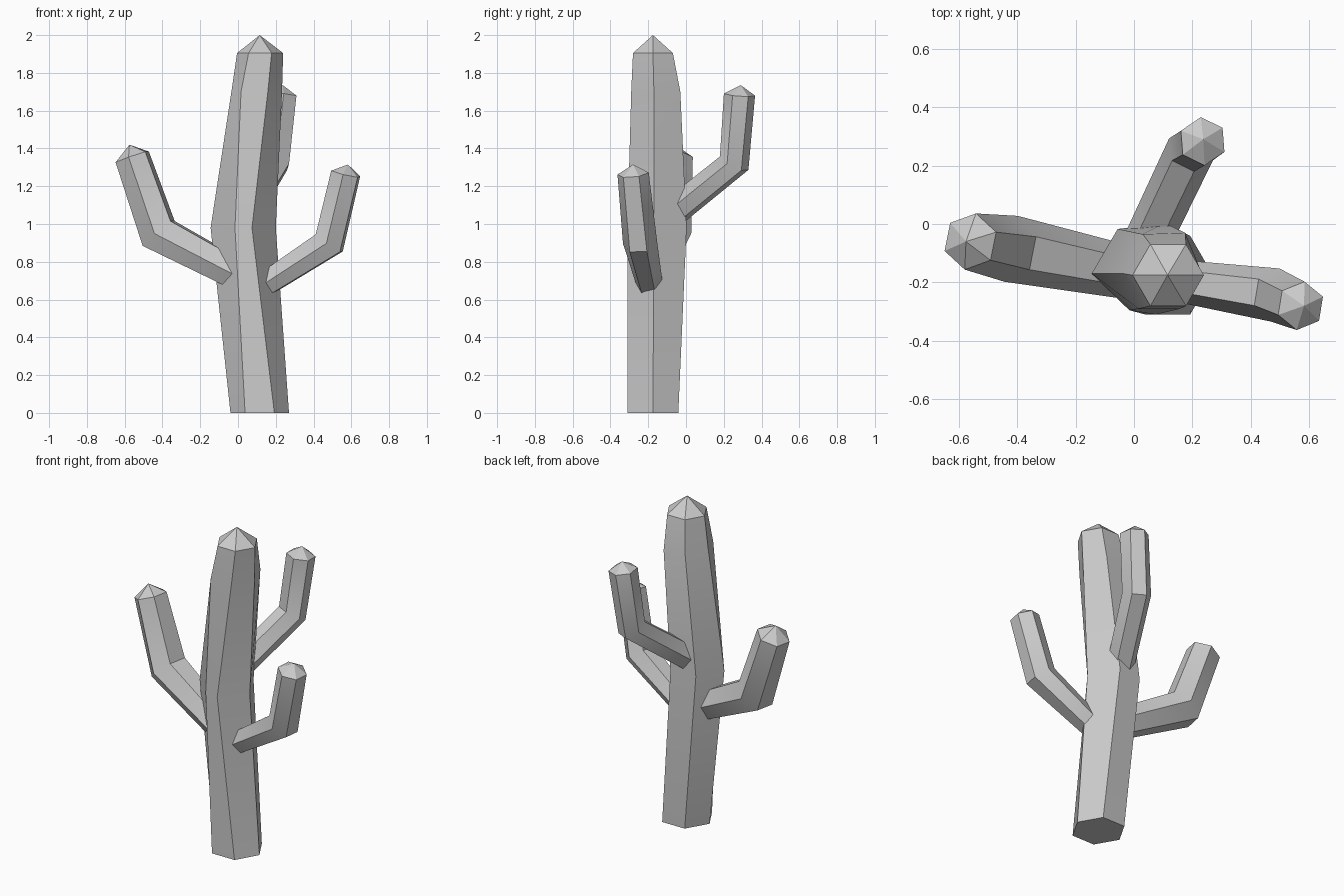
import bpy, math
from mathutils import Vector

if "Cube" in bpy.data.objects:
    bpy.data.objects.remove(bpy.data.objects["Cube"])


def loft(name, rings, apex):
    """Closed tube through rings of points, flat at the start, pointed at the end."""
    n = len(rings[0])
    verts = [Vector(p) for r in rings for p in r] + [Vector(apex)]
    faces = [list(range(n))[::-1]]
    for i in range(len(rings) - 1):
        for k in range(n):
            a, b = i * n + k, i * n + (k + 1) % n
            faces.append([a, b, b + n, a + n])
    last = (len(rings) - 1) * n
    faces += [[last + k, last + (k + 1) % n, len(verts) - 1] for k in range(n)]
    me = bpy.data.meshes.new(name)
    me.from_pydata(verts, [], faces)
    ob = bpy.data.objects.new(name, me)
    bpy.context.collection.objects.link(ob)
    bpy.ops.object.select_all(action='DESELECT')
    ob.select_set(True)
    bpy.context.view_layer.objects.active = ob
    bpy.ops.object.mode_set(mode='EDIT')
    bpy.ops.mesh.select_all(action='SELECT')
    bpy.ops.mesh.normals_make_consistent(inside=False)
    bpy.ops.object.mode_set(mode='OBJECT')
    bpy.ops.object.shade_smooth_by_angle(angle=math.radians(30))
    return ob


def hexagon(center, u, v, r):
    c = Vector(center)
    return [c + r * (math.cos(k * math.pi / 3) * u + math.sin(k * math.pi / 3) * v)
            for k in range(6)]


def arm(name, path, radii, apex):
    """Bent six-sided arm with mitred elbow."""
    p = [Vector(q) for q in path]
    d1, d2 = (p[1] - p[0]).normalized(), (p[2] - p[1]).normalized()
    side = d1.cross(Vector((0, 0, 1))).normalized()
    rings = []
    for c, d, r in zip(p, (d1, (d1 + d2).normalized(), d2), radii):
        s = (side - d * side.dot(d)).normalized()
        rings.append(hexagon(c, s, d.cross(s), r))
    loft(name, rings, apex)


# Trunk: leaning hexagonal column with an uneven waist
X, Y = Vector((1, 0, 0)), Vector((0, 1, 0))
waist = [(0.2, -0.17, 0.98), (0.105, 0.003, 0.98), (-0.056, -0.017, 0.98),
         (-0.145, -0.17, 0.98), (-0.016, -0.295, 0.98), (0.074, -0.31, 0.98)]
shoulder = [(0.233, -0.17, 1.7), (0.175, -0.03, 1.7), (0.03, -0.035, 1.7),
            (-0.035, -0.17, 1.7), (0.016, -0.29, 1.7), (0.158, -0.29, 1.7)]
loft("trunk", [hexagon((0.115, -0.175, 0), X, Y, 0.155), waist, shoulder,
               hexagon((0.117, -0.175, 1.905), X, Y, 0.122)], (0.115, -0.175, 2.0))

# Three arms
arm("left_arm", [(0.0, -0.17, 0.73), (-0.42, -0.085, 0.95), (-0.56, -0.06, 1.355)],
    (0.09, 0.115, 0.098), (-0.575, -0.06, 1.42))
arm("right_arm", [(0.12, -0.19, 0.665), (0.483, -0.243, 0.90), (0.57, -0.28, 1.267)],
    (0.07, 0.092, 0.084), (0.582, -0.28, 1.315))
arm("back_arm", [(0.04, -0.07, 1.06), (0.195, 0.255, 1.322), (0.235, 0.283, 1.685)],
    (0.08, 0.084, 0.083), (0.237, 0.29, 1.735))
